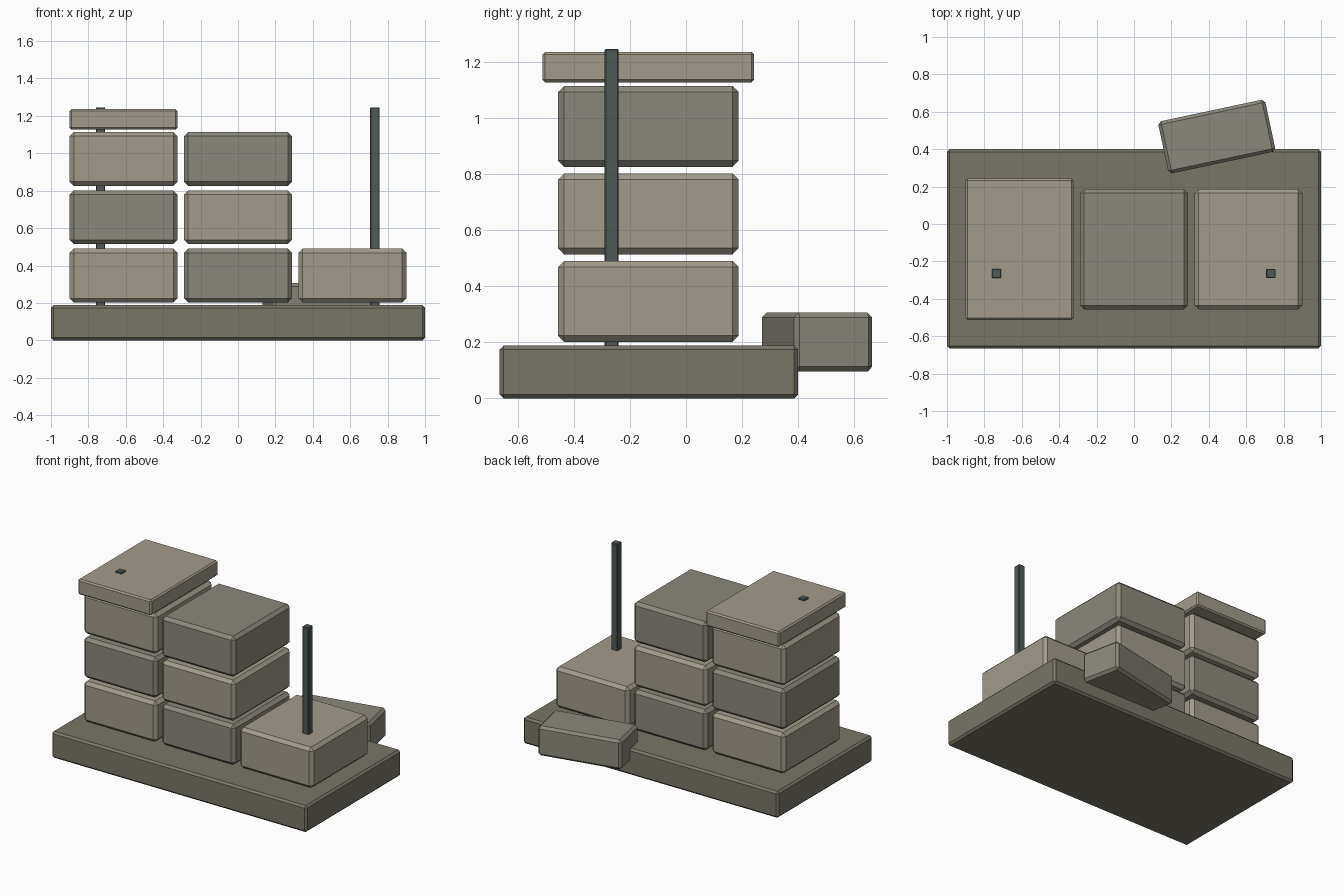
import bpy
import bmesh
import math

if "Cube" in bpy.data.objects:
    bpy.data.objects.remove(bpy.data.objects["Cube"])


def material(name, rgb):
    m = bpy.data.materials.new(name)
    m.diffuse_color = (*rgb, 1)
    m.use_nodes = True
    m.node_tree.nodes["Principled BSDF"].inputs["Base Color"].default_value = m.diffuse_color
    return m


LIGHT = material("pale_stone", (0.36, 0.33, 0.26))
DARK = material("grey_stone", (0.26, 0.25, 0.20))
BASE = material("base_stone", (0.19, 0.18, 0.14))
METAL = material("dark_metal", (0.08, 0.10, 0.095))


def block(name, lo, hi, bevel, mat, turn=0):
    """Chamfered box between two corners, turned about its own vertical axis."""
    bm = bmesh.new()
    bmesh.ops.create_cube(bm, size=1)
    bmesh.ops.scale(bm, vec=[h - l for l, h in zip(lo, hi)], verts=bm.verts)
    bmesh.ops.bevel(bm, geom=bm.edges[:], offset=bevel, segments=1, affect='EDGES')
    mesh = bpy.data.meshes.new(name)
    bm.to_mesh(mesh)
    bm.free()
    mesh.materials.append(mat)
    obj = bpy.data.objects.new(name, mesh)
    obj.location = [(l + h) / 2 for l, h in zip(lo, hi)]
    obj.rotation_euler.z = math.radians(turn)
    bpy.context.collection.objects.link(obj)
    return obj


# foundation slab
block("foundation_slab", (-1, -0.665, 0), (1, 0.4, 0.188), 0.014, BASE)

# stepped wall: three columns of stones in alternating shades
for col, count in enumerate((3, 3, 1)):
    x = (col - 1) * 0.612
    for row in range(count):
        z = 0.202 + row * 0.312
        block(f"wall_stone_{col}_{row}", (x - 0.288, -0.457, z),
              (x + 0.288, 0.188, z + 0.288), 0.022,
              LIGHT if (col + row) % 2 == 0 else DARK)

# coping stone on the tallest column
block("coping_stone", (-0.9, -0.512, 1.127), (-0.324, 0.243, 1.236), 0.01, LIGHT)

# reinforcing bars
for side, x in (("left", -0.735), ("right", 0.732)):
    block(f"{side}_bar", (x - 0.025, -0.29, 0.1), (x + 0.025, -0.24, 1.246), 0.004, METAL)

# fallen stone behind the slab
block("fallen_stone", (0.15, 0.325, 0.096), (0.735, 0.61, 0.306), 0.017, DARK, 12)
